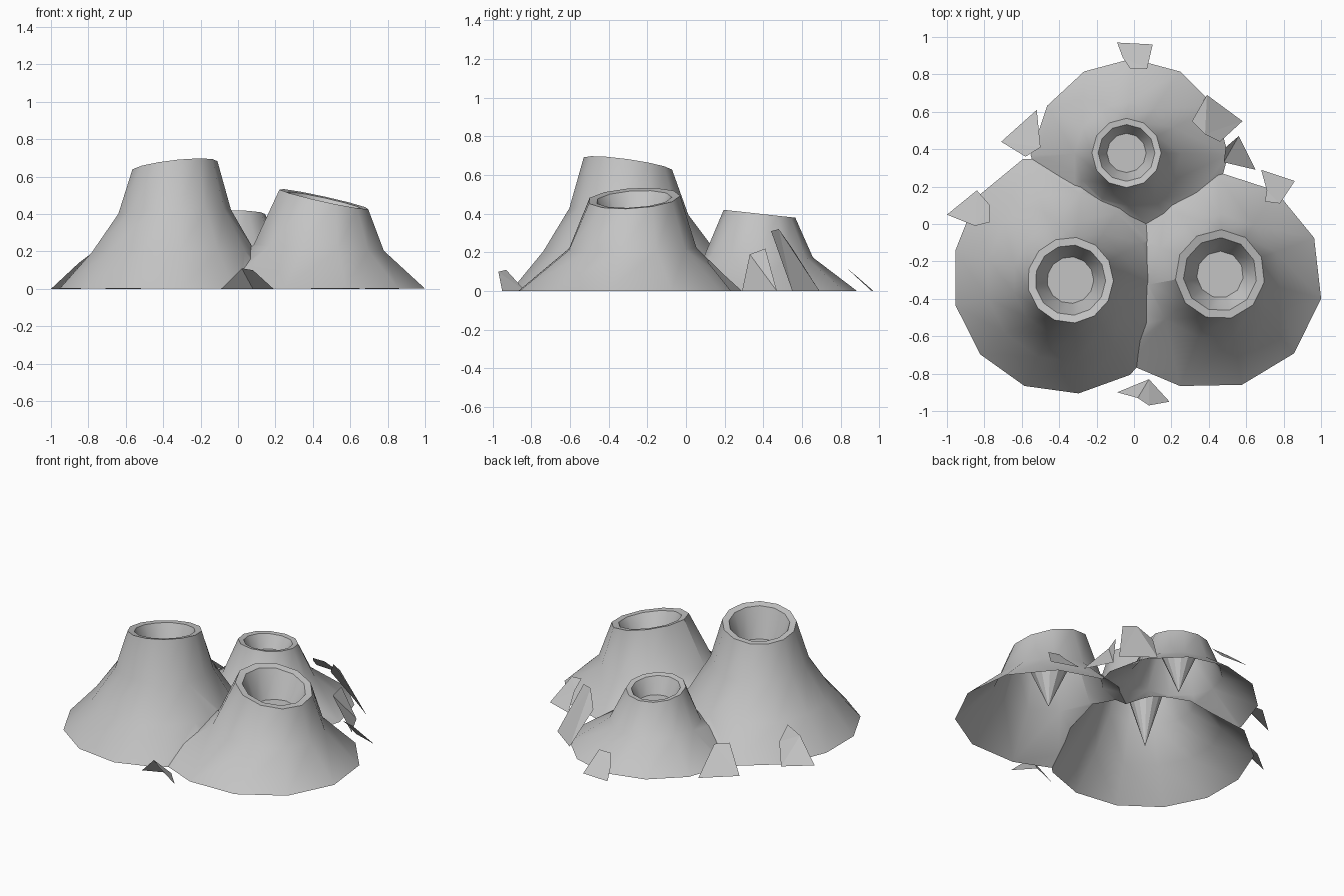
import bpy, bmesh, math
from mathutils import Vector

cube = bpy.data.objects.get("Cube")
if cube:
    bpy.data.objects.remove(cube, do_unlink=True)

# Single stone colour
stone = bpy.data.materials.new("grey stone")
stone.use_nodes = True
grey = (0.55, 0.55, 0.55, 1)
stone.diffuse_color = grey
stone.node_tree.nodes["Principled BSDF"].inputs["Base Color"].default_value = grey


def make_object(name, bm):
    mesh = bpy.data.meshes.new(name)
    bm.to_mesh(mesh)
    bm.free()
    mesh.materials.append(stone)
    obj = bpy.data.objects.new(name, mesh)
    bpy.context.collection.objects.link(obj)
    return obj


def activate(obj):
    bpy.ops.object.select_all(action='DESELECT')
    obj.select_set(True)
    bpy.context.view_layer.objects.active = obj


def ring(bm, n, phase, centre, r, z, slope=(0, 0), bulge=(0, 0)):
    """Tilted ring; bulge is (direction in degrees, extra radius share)."""
    verts = []
    for i in range(n):
        a = math.radians(phase) + math.tau * i / n
        swell = 1 + bulge[1] * max(0, math.cos(a - math.radians(bulge[0]))) ** 4
        dx, dy = r * swell * math.cos(a), r * swell * math.sin(a)
        verts.append(bm.verts.new((centre[0] + dx, centre[1] + dy,
                                   z + slope[0] * dx + slope[1] * dy)))
    return verts


def bridge(bm, low, high):
    n = len(low)
    for i in range(n):
        j = (i + 1) % n
        bm.faces.new((low[i], low[j], high[j], high[i]))


def cone_solid(name, n, phase, base, top, slopes, slope, rim, floor, bulge, tip_z):
    """slopes: (radius, height) from the ground up; rim and floor likewise."""
    bm = bmesh.new()
    foot = slopes[0][0]
    rings = [ring(bm, n, phase, base, foot, -0.05, bulge=bulge)]
    for r, z in slopes:
        t = z / rim[1]
        c = Vector(base).lerp(Vector(top), min(1, t * 1.4))
        swell = (bulge[0], bulge[1] * (1 - t))
        rings.append(ring(bm, n, phase, c, r, z, [s * t * t for s in slope], swell))
    rings.append(ring(bm, n, phase, top, rim[0], rim[1], slope))
    rings.append(ring(bm, n, phase, top, rim[0] * 0.82, rim[1] - 0.005, slope))
    rings.append(ring(bm, n, phase, top, floor[0], floor[1]))
    for low, high in zip(rings, rings[1:]):
        bridge(bm, low, high)
    bm.faces.new(rings[-1])
    bm.faces.new(rings[0][::-1])
    bmesh.ops.recalc_face_normals(bm, faces=bm.faces)
    obj = make_object(name, bm)

    # Tapering shaft under the crater floor
    bm = bmesh.new()
    upper = ring(bm, n, phase, top, floor[0], floor[1])
    tip = bm.verts.new((top[0], top[1], tip_z))
    for i in range(n):
        bm.faces.new((tip, upper[(i + 1) % n], upper[i]))
    bmesh.ops.recalc_face_normals(bm, faces=bm.faces)
    make_object(name.replace("cone", "shaft"), bm)
    return obj


# Three craters
cones = [
    cone_solid("tall_cone", 13, 276, (-0.36, -0.30), (-0.34, -0.30),
               [(0.61, 0), (0.44, 0.2), (0.305, 0.41)], (0.11, -0.14),
               (0.23, 0.657), (0.125, 0.49), (108, 0.13), 0.08),
    cone_solid("wide_cone", 11, 252, (0.43, -0.30), (0.46, -0.27),
               [(0.58, 0), (0.335, 0.22)], (-0.22, 0.06),
               (0.24, 0.48), (0.125, 0.33), (200, 0.2), 0.05),
    cone_solid("small_cone", 12, 90, (-0.01, 0.37), (-0.04, 0.38),
               [(0.515, 0), (0.28, 0.18)], (0.0, -0.11),
               (0.185, 0.40), (0.105, 0.30), (190, 0.06), 0.05),
]

# Merge the slopes so they meet in clean seams
mound = cones[0]
activate(mound)
for other in cones[1:]:
    mod = mound.modifiers.new("merge", 'BOOLEAN')
    mod.operation = 'UNION'
    mod.solver = 'EXACT'
    mod.object = other
    bpy.ops.object.modifier_apply(modifier=mod.name)
    bpy.data.objects.remove(other, do_unlink=True)
mound.name = "crater_slopes"

# Open the underside at ground level
bm = bmesh.new()
bm.from_mesh(mound.data)
bmesh.ops.bisect_plane(bm, geom=bm.verts[:] + bm.edges[:] + bm.faces[:],
                       plane_co=(0, 0, 0.001), plane_no=(0, 0, 1), clear_inner=True)
bm.to_mesh(mound.data)
bm.free()
activate(mound)
bpy.ops.object.shade_smooth_by_angle(angle=math.radians(35))


# Leaning rock slabs: ground edge, then upper edge
def slab(name, *points):
    bm = bmesh.new()
    bm.faces.new([bm.verts.new(p) for p in points])
    bmesh.ops.triangulate(bm, faces=bm.faces[:])
    bmesh.ops.recalc_face_normals(bm, faces=bm.faces)
    if sum(f.normal.z for f in bm.faces) < 0:
        bmesh.ops.reverse_faces(bm, faces=bm.faces)
    make_object(name, bm)


slab("back_slab", (-.09, .97, 0), (.1, .96, 0), (.07, .83, .12),
     (-.02, .83, .12), (-.06, .89, .07))
slab("back_right_slab", (.39, .69, 0), (.58, .55, 0), (.46, .44, .31),
     (.38, .48, .32), (.31, .55, .22))
slab("inner_right_slab", (.56, .47, 0), (.65, .29, 0), (.48, .33, .19), (.49, .41, .22))
slab("outer_right_slab", (.68, .29, 0), (.86, .23, 0), (.78, .11, .15),
     (.7, .12, .16), (.71, .18, .1))
slab("back_left_slab", (-.71, .44, 0), (-.52, .61, 0), (-.5, .41, .15), (-.58, .36, .16))
slab("left_slab", (-1, .05, 0), (-.84, .18, 0), (-.77, .1, .12),
     (-.77, .01, .2), (-.85, -.01, .14))
slab("front_slab", (-.09, -.9, 0), (.08, -.83, 0), (.19, -.95, 0),
     (.08, -.97, .1), (.02, -.93, .11))
